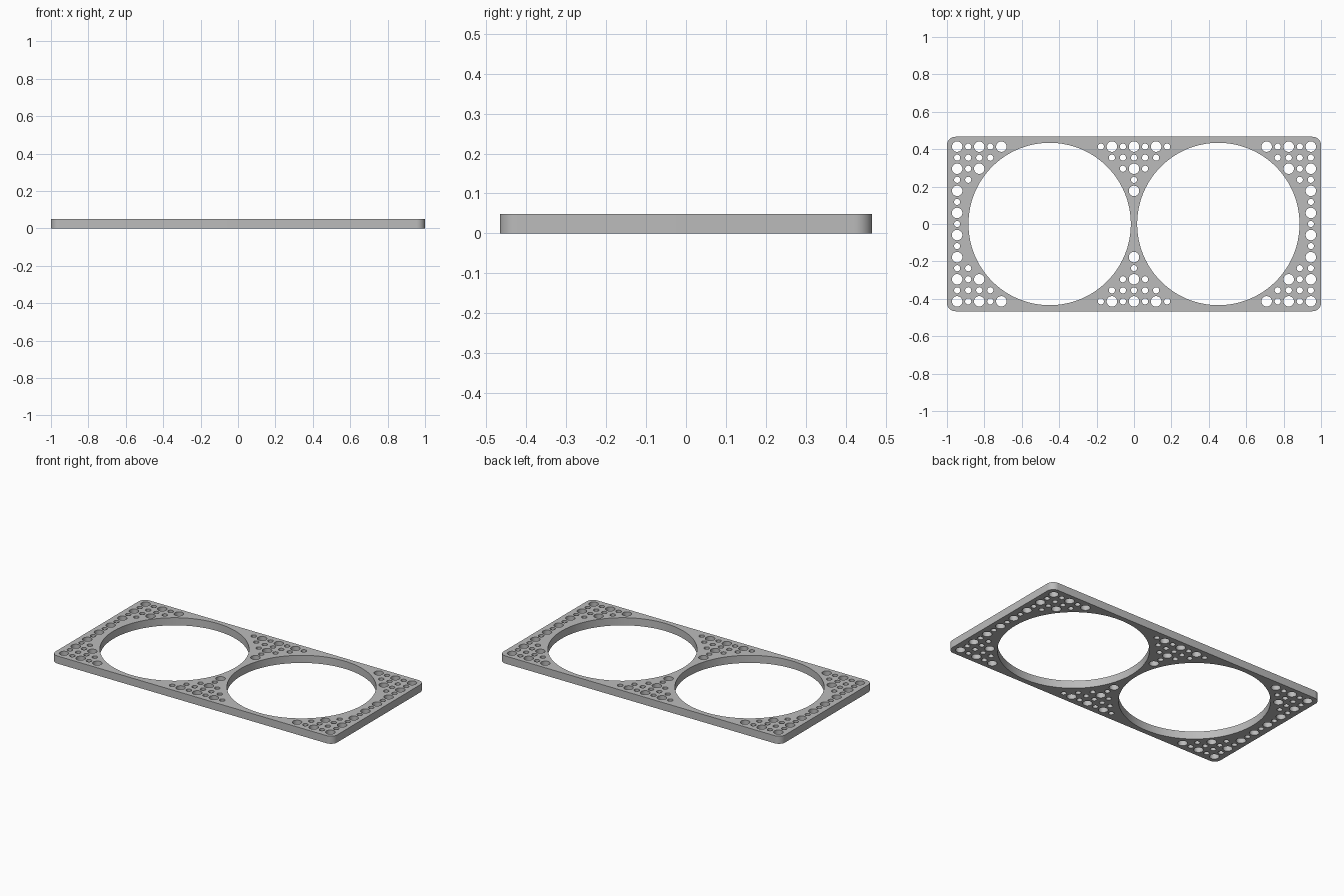
import bpy, bmesh
from math import pi, cos, sin

if "Cube" in bpy.data.objects:
    bpy.data.objects.remove(bpy.data.objects["Cube"])

HALF_X, HALF_Y, THICK = 1.0, 0.4665, 0.049
CORNER = 0.045
PITCH = 0.0591

curve = bpy.data.curves.new("speaker_plate", "CURVE")
curve.dimensions = "2D"
curve.fill_mode = "BOTH"
curve.extrude = THICK / 2


def outline(points):
    spline = curve.splines.new("POLY")
    spline.points.add(len(points) - 1)
    for p, (x, y) in zip(spline.points, points):
        p.co = (x, y, 0, 1)
    spline.use_cyclic_u = True


def arc(cx, cy, r, start, sweep, n):
    return [(cx + r * cos(start + sweep * k / n), cy + r * sin(start + sweep * k / n))
            for k in range(n + 1)]


def hole(cx, cy, r, n):
    outline(arc(cx, cy, r, 0, 2 * pi, n)[:-1])


# rounded rectangular rim
rim = []
for k, (sx, sy) in enumerate([(1, 1), (-1, 1), (-1, -1), (1, -1)]):
    rim += arc(sx * (HALF_X - CORNER), sy * (HALF_Y - CORNER), CORNER, k * pi / 2, pi / 2, 12)
outline(rim)

# two large openings
for side in (-1, 1):
    hole(side * 0.451, 0, 0.434, 128)

# perforations: each row keeps a few holes at both ends and around the middle
end_count = {7: 5, 6: 4, 5: 3, 4: 2}
for j in range(-7, 8):
    row = abs(j)
    columns = {s * (16 - k) for k in range(end_count.get(row, 1)) for s in (-1, 1)}
    reach = max(row - 4, 0)
    if row >= 3:
        columns |= set(range(-reach, reach + 1))
    for i in sorted(columns):
        wide = i % 2 == 0 and j % 2 == 1
        hole(i * PITCH, j * PITCH, 0.028 if wide else 0.0165, 32 if wide else 24)

# turn the filled outline into one clean solid
plate = bpy.data.objects.new("perforated_plate", curve)
bpy.context.collection.objects.link(plate)
plate.location.z = THICK / 2
bpy.ops.object.select_all(action="DESELECT")
plate.select_set(True)
bpy.context.view_layer.objects.active = plate
bpy.ops.object.convert(target="MESH")
plate = bpy.context.object
plate.name = "perforated_plate"

bm = bmesh.new()
bm.from_mesh(plate.data)
bmesh.ops.remove_doubles(bm, verts=bm.verts, dist=0.0001)
bmesh.ops.recalc_face_normals(bm, faces=bm.faces)
bm.to_mesh(plate.data)
bm.free()

grey = bpy.data.materials.new("plain_grey")
grey.use_nodes = True
colour = (0.5, 0.5, 0.5, 1)
grey.diffuse_color = colour
grey.node_tree.nodes["Principled BSDF"].inputs["Base Color"].default_value = colour
plate.data.materials.clear()
plate.data.materials.append(grey)
bpy.ops.object.shade_smooth_by_angle(angle=0.6)
